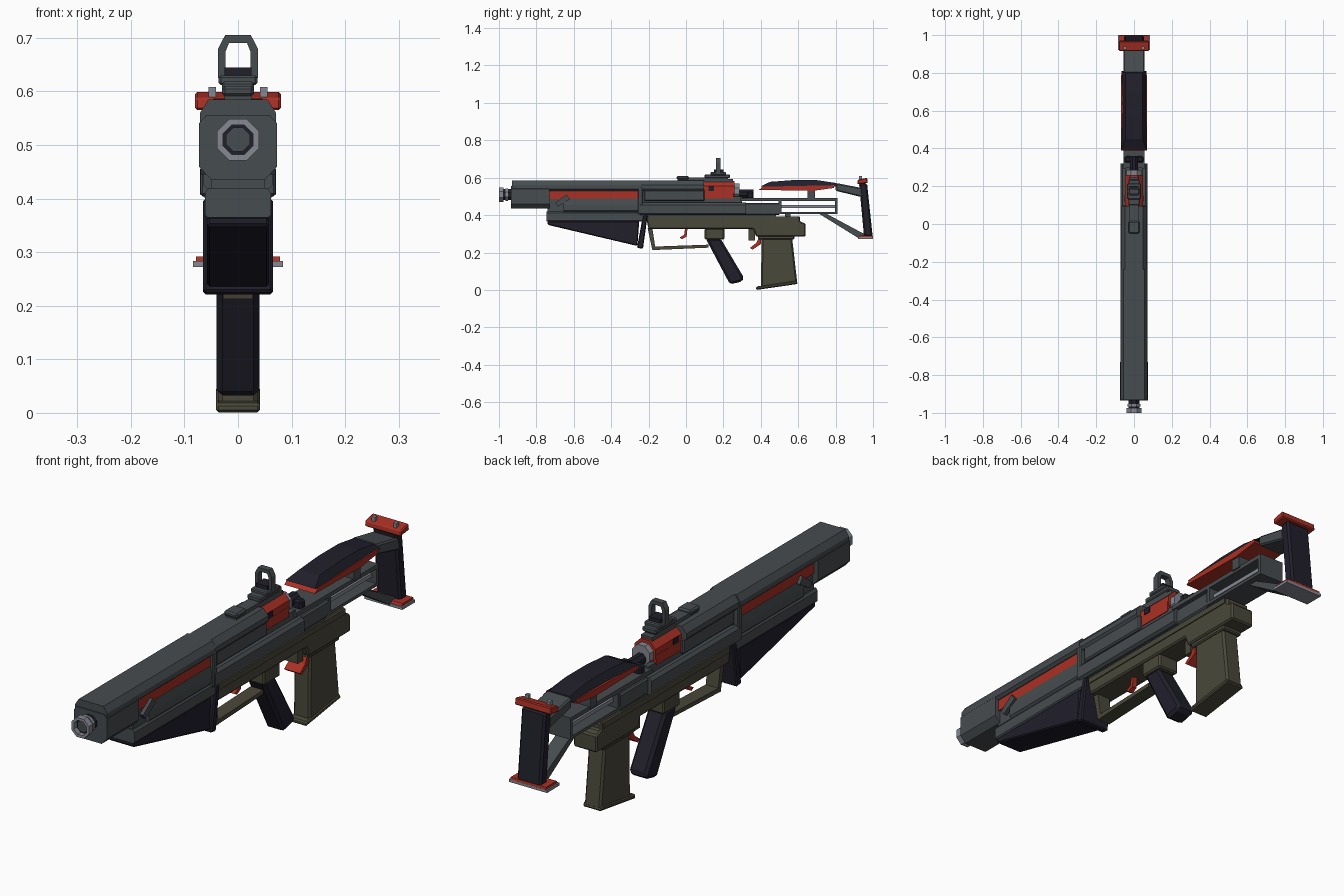
import bpy, bmesh, math

if "Cube" in bpy.data.objects:
    bpy.data.objects.remove(bpy.data.objects["Cube"])


def material(name, rgb):
    m = bpy.data.materials.new(name)
    m.use_nodes = True
    m.diffuse_color = (*rgb, 1)
    m.node_tree.nodes["Principled BSDF"].inputs["Base Color"].default_value = (*rgb, 1)
    return m


GREY = material("gunmetal grey", (0.062, 0.072, 0.078))
DARK = material("dark navy", (0.015, 0.014, 0.024))
OLIVE = material("olive", (0.068, 0.065, 0.042))
RED = material("red", (0.40, 0.030, 0.018))
STEEL = material("light steel", (0.24, 0.25, 0.29))


def extrude(name, ring, offset, mat, bevel=0):
    """Sweep a flat ring of points along an offset into a closed solid."""
    bm = bmesh.new()
    a = [bm.verts.new(p) for p in ring]
    b = [bm.verts.new([p[i] + offset[i] for i in range(3)]) for p in ring]
    bm.faces.new(a)
    bm.faces.new(b[::-1])
    for i in range(len(a)):
        j = (i + 1) % len(a)
        bm.faces.new((a[i], b[i], b[j], a[j]))
    bmesh.ops.recalc_face_normals(bm, faces=bm.faces)
    me = bpy.data.meshes.new(name)
    bm.to_mesh(me)
    bm.free()
    me.materials.append(mat)
    ob = bpy.data.objects.new(name, me)
    bpy.context.collection.objects.link(ob)
    if bevel:
        mod = ob.modifiers.new("chamfer", "BEVEL")
        mod.width = bevel
        mod.segments = 1
    return ob


def side(name, pts, half, mat, bevel=0, x=0):
    """Side profile in (y, z), extruded across x."""
    return extrude(name, [(x - half, y, z) for y, z in pts], (2 * half, 0, 0), mat, bevel)


def box(name, half, y0, y1, z0, z1, mat, bevel=0, x=0):
    return side(name, [(y0, z0), (y1, z0), (y1, z1), (y0, z1)], half, mat, bevel, x)


def section(name, pts, y0, y1, mat):
    """Half cross-section in (x, z), mirrored and run along y."""
    full = pts + [(-x, z) for x, z in reversed(pts)]
    return extrude(name, [(x, y0, z) for x, z in full], (0, y1 - y0, 0), mat)


def octagon(name, r, y0, y1, z, mat, bore=0):
    ang = [math.pi / 8 + i * math.pi / 4 for i in range(8)]
    ob = extrude(name, [(r * math.cos(t), y0, z + r * math.sin(t)) for t in ang],
                 (0, y1 - y0, 0), mat)
    if bore:
        cut = octagon(name + "_cutter", bore, y0 - .01, y1 + .01, z, mat)
        cut.hide_render = True
        cut.hide_set(True)
        cut.display_type = "WIRE"
        mod = ob.modifiers.new("bore", "BOOLEAN")
        mod.object = cut
        mod.solver = "EXACT"
    return ob


# Barrel and muzzle
octagon("muzzle_ring", .042, -1, -.975, .51, STEEL, .03)
octagon("muzzle_core", .024, -.985, -.9, .51, GREY)
octagon("barrel_neck", .031, -.98, -.9, .51, DARK, .024)
octagon("muzzle_collar", .036, -.965, -.952, .51, STEEL, .03)

# Front shroud and top cover
section("front_shroud", [(.05, .435), (.073, .46), (.073, .54), (.06, .555)], -.935, -.73, GREY)
section("top_cover", [(.06, .53), (.071, .54), (.071, .56), (.055, .585)], -.93, -.24, GREY)
section("rear_cover", [(.06, .53), (.068, .54), (.068, .56), (.047, .585)], -.25, .095, GREY)
box("inner_core", .05, -.74, -.22, .42, .55, GREY)
box("red_strip", .057, -.73, -.24, .485, .535, RED)

# Handguard steps and long lower bar
section("handguard_step", [(.05, .41), (.065, .425), (.065, .455), (.058, .49)], -.655, -.24, GREY)
section("lower_bar", [(.057, .365), (.062, .37), (.062, .41), (.055, .42)], -.745, -.22, GREY)
section("mid_body", [(.06, .40), (.071, .408), (.071, .455), (.06, .467)], -.245, .32, GREY)
box("mid_panel", .06, -.225, .1, .475, .538, GREY, .006)
box("handguard_band", .07, -.257, -.232, .405, .55, GREY, .004)
box("receiver_core", .045, -.22, .3, .45, .5, GREY)
box("rear_body", .055, .3, .5, .40, .465, GREY, .006)
box("receiver_seam", .05, -.22, .48, .385, .41, GREY)
for s in (-1, 1):
    side("latch", [(-.70, .465), (-.685, .445), (-.62, .485), (-.64, .51)],
         .008, GREY, 0, s * .062)

# Front wedge grip
side("wedge_grip", [(-.74, .368), (-.25, .368), (-.26, .235), (-.74, .348)], .058, DARK, .005)
side("wedge_end_plate", [(-.23, .40), (-.205, .40), (-.23, .22), (-.262, .225)], .065, DARK, .005)

# Lower receiver with guard and wells
side("lower_receiver", [(-.215, .393), (.61, .393), (.61, .365), (.64, .355), (.64, .285),
                        (.375, .285), (.36, .325), (-.20, .325)], .052, OLIVE, .006)
box("receiver_rib", .056, -.20, .60, .37, .392, OLIVE)
side("trigger_guard", [(-.205, .33), (-.18, .33), (-.165, .232), (.12, .242),
                       (.12, .226), (-.18, .213)], .028, OLIVE)
box("grip_socket", .045, .10, .205, .27, .33, OLIVE, .006)
box("release_block", .03, .335, .37, .265, .33, OLIVE)
side("trigger", [(-.005, .33), (.008, .33), (.003, .285), (-.02, .272), (-.035, .28), (-.01, .295)],
     .01, RED)
side("release_lever", [(.40, .28), (.40, .245), (.355, .215), (.342, .225), (.375, .25), (.39, .28)],
     .035, RED)

# Pistol grip and magazine
side("pistol_grip", [(.105, .275), (.185, .275), (.31, .065), (.30, .045), (.235, .03)],
     .04, DARK, .012)
side("magazine", [(.405, .30), (.565, .30), (.595, .035), (.40, .012)], .037, OLIVE, .008)
box("magazine_collar", .044, .385, .58, .27, .30, OLIVE, .005)
side("magazine_base", [(.375, .0), (.375, .018), (.59, .05), (.598, .032)], .041, OLIVE, .005)

# Red chamber and rear nut
octagon("chamber", .051, .095, .26, .535, RED)
box("chamber_base", .048, .095, .255, .49, .53, RED)
box("chamber_top_rail", .025, .10, .25, .57, .592, GREY)
for s in (-1, 1):
    box("ejection_port", .003, .12, .15, .53, .555, DARK, 0, s * .0475)
octagon("chamber_nut", .042, .258, .285, .53, STEEL)
octagon("rear_tube", .024, .28, .36, .515, DARK)
box("rear_clamp", .05, .325, .36, .485, .525, DARK, .008)

# Sight
box("sight_rail", .025, -.045, .225, .583, .6, GREY)
box("front_sight_block", .03, -.05, .015, .59, .61, GREY, .006)
box("sight_base", .03, .10, .235, .598, .618, GREY, .004)
box("sight_mount", .036, .13, .215, .612, .63, GREY, .004)
box("sight_lens_seat", .025, .15, .20, .625, .645, DARK)
outer = [(.037, .625), (.037, .68), (.024, .705)]
inner = [(.023, .625), (.023, .675), (.017, .69)]
arch = outer + [(-x, z) for x, z in reversed(outer)] + [(-x, z) for x, z in inner] + inner[::-1]
extrude("sight_frame", [(x, .16, z) for x, z in arch], (0, .025, 0), GREY)

# Stock frame
box("stock_upper_bar", .055, .29, .81, .475, .492, GREY)
box("stock_lower_bar", .055, .49, .81, .405, .417, GREY)
box("stock_front_post", .055, .495, .51, .41, .48, GREY)
box("stock_rear_post", .055, .797, .81, .41, .48, GREY)
box("stock_rod", .035, .505, .80, .437, .453, STEEL)
box("cheek_post", .06, .65, .69, .485, .56, GREY)
box("stock_neck", .03, .53, .56, .385, .41, GREY)

# Cheek rest
side("cheek_red_plate", [(.39, .535), (.41, .552), (.79, .56), (.79, .545), (.68, .53)], .068, RED)
cheek = side("cheek_rest", [(.395, .552), (.45, .578), (.57, .587), (.70, .587), (.80, .572),
                            (.81, .555), (.68, .545)], .066, DARK)
for v in cheek.data.vertices:
    if v.co.z > .57:
        v.co.x *= .68

# Butt assembly
side("stock_arm", [(.80, .572), (.94, .545), (.945, .495), (.80, .53)], .055, GREY, .006)
side("butt_pad", [(.925, .57), (.968, .57), (.998, .285), (.952, .285)], .053, DARK, .008)
side("butt_top_cap", [(.915, .565), (.918, .588), (.968, .60), (.972, .572)], .08, RED, .004)
side("butt_foot_red", [(.925, .283), (.93, .292), (.998, .292), (1.0, .281)], .078, RED)
box("butt_foot_steel", .084, .92, 1, .272, .283, STEEL)
side("stock_strut", [(.715, .405), (.755, .405), (.955, .298), (.955, .272), (.925, .275)],
     .03, GREY)
for s in (-1, 1):
    box("butt_pin", .007, .925, .94, .58, .608, STEEL, 0, s * .048)
